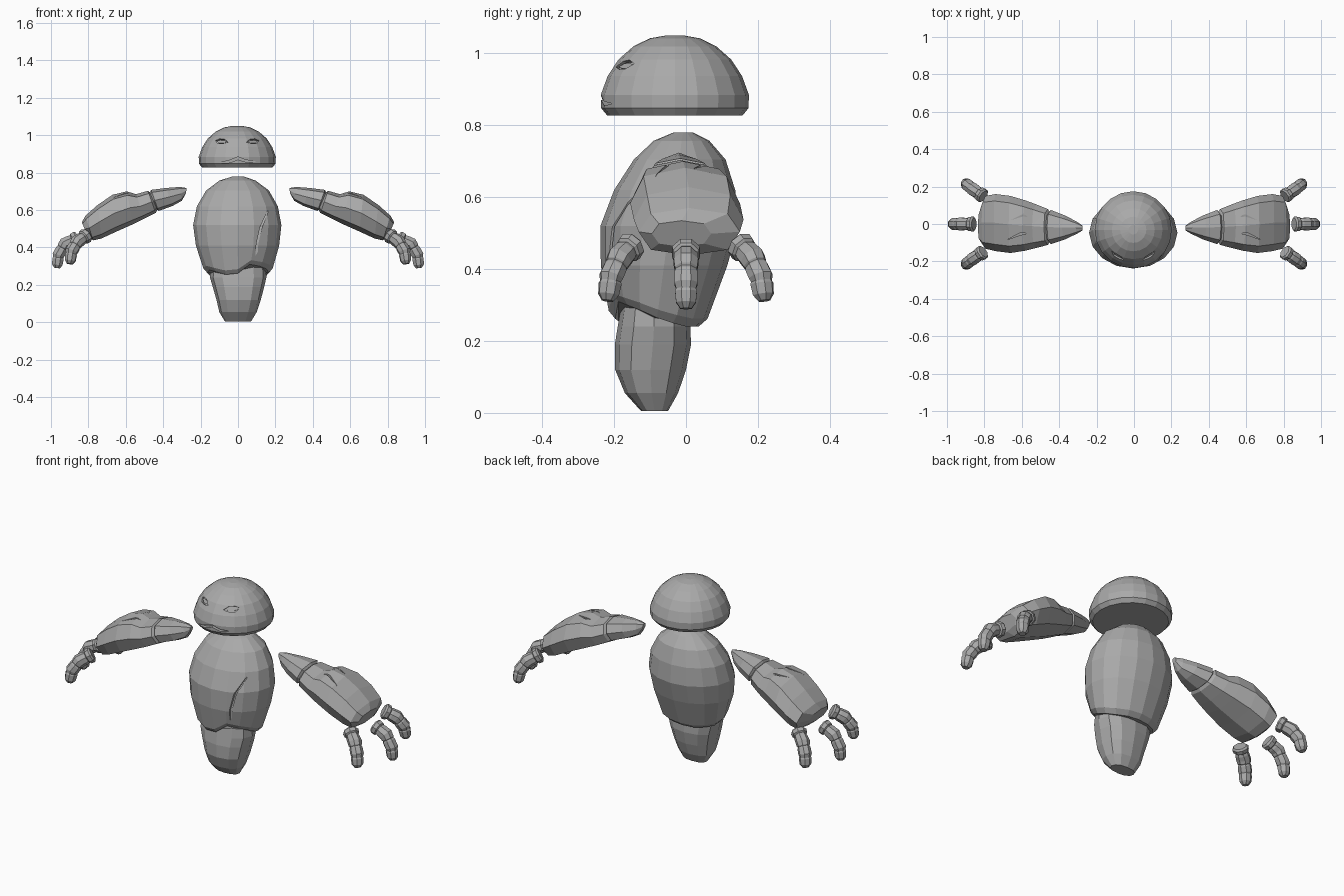
import bpy, bmesh, math
from mathutils import Vector as V

if "Cube" in bpy.data.objects:
    bpy.data.objects.remove(bpy.data.objects["Cube"])

stone = bpy.data.materials.new("grey_stone")
stone.diffuse_color = (0.4, 0.4, 0.4, 1)
stone.use_nodes = True
stone.node_tree.nodes["Principled BSDF"].inputs["Base Color"].default_value = stone.diffuse_color


def finish(bm, name):
    bmesh.ops.recalc_face_normals(bm, faces=bm.faces)
    me = bpy.data.meshes.new(name)
    bm.to_mesh(me)
    bm.free()
    me.materials.append(stone)
    ob = bpy.data.objects.new(name, me)
    bpy.context.collection.objects.link(ob)
    return ob


def loft(name, rings):
    """Skin a list of equal rings and close both ends."""
    bm = bmesh.new()
    vs = [[bm.verts.new(p) for p in r] for r in rings]
    n = len(vs[0])
    for a, b in zip(vs, vs[1:]):
        for i in range(n):
            j = (i + 1) % n
            bm.faces.new((a[i], a[j], b[j], b[i]))
    bm.faces.new(vs[0])
    bm.faces.new(vs[-1])
    return finish(bm, name)


def prism(name, pts, push):
    """Extrude a polygon along a vector."""
    bm = bmesh.new()
    a = [bm.verts.new(p) for p in pts]
    b = [bm.verts.new(V(p) + V(push)) for p in pts]
    n = len(a)
    bm.faces.new(a)
    bm.faces.new(b)
    for i in range(n):
        bm.faces.new((a[i], a[(i + 1) % n], b[(i + 1) % n], b[i]))
    bmesh.ops.triangulate(bm, faces=bm.faces)
    return finish(bm, name)


def cut(ob, cutters):
    """Carve cutters out of a part and bake the result."""
    for c in cutters:
        m = ob.modifiers.new("cut", 'BOOLEAN')
        m.object, m.operation, m.solver = c, 'DIFFERENCE', 'EXACT'
        c.hide_render = True
    bpy.context.view_layer.update()
    dg = bpy.context.evaluated_depsgraph_get()
    me = bpy.data.meshes.new_from_object(ob.evaluated_get(dg))
    ob.modifiers.clear()
    ob.data = me
    for c in cutters:
        bpy.data.objects.remove(c)


def power(c, p):
    return math.copysign(abs(c) ** p, c)


def flat_ring(x0, x1, y0, y1, z, n, p=1.0):
    """Horizontal rounded ring; z may be a list with one height per vertex."""
    out = []
    for i in range(n):
        t = 2 * math.pi * i / n
        out.append(V(((x0 + x1) / 2 + (x1 - x0) / 2 * power(math.cos(t), p),
                      (y0 + y1) / 2 + (y1 - y0) / 2 * power(math.sin(t), p),
                      z[i] if isinstance(z, list) else z)))
    return out


def arm_ring(tx, tz, bx, bz, y0, y1, n=8):
    """Slanted ring between a top point and a bottom point."""
    out = []
    for i in range(n):
        t = 2 * math.pi * i / n
        k = 0.5 + 0.5 * power(math.sin(t), 0.8)
        y = (y0 + y1) / 2 + (y1 - y0) / 2 * power(math.cos(t), 0.8)
        out.append(V((bx + (tx - bx) * k, y, bz + (tz - bz) * k)))
    return out


# head: faceted dome with a turned-in flat base
head = loft("head", [flat_ring(-r - 0.004, r - 0.004, -0.031 - r, -0.031 + r, z, 20) for r, z in (
    (0.025, 1.05), (0.07, 1.042), (0.115, 1.02), (0.157, 0.983),
    (0.187, 0.937), (0.206, 0.885), (0.205, 0.848), (0.188, 0.827))])

# eyes: almond sockets with a thin almond plate inside each
almond = ((-0.042, -0.006), (-0.012, -0.016), (0.02, -0.014), (0.042, 0.006), (0.018, 0.015), (-0.015, 0.012))
sockets = []
for s in (-1, 1):
    n = V((s * 0.085, -0.145, 0.10)).normalized()
    u = V((s * 0.145, 0.085, 0)).normalized()
    w = V((0, 0, 1)) - n * n.z
    w.normalize()
    mid = V((s * 0.085 - 0.004, -0.174, 0.97))
    sockets.append(prism("socket", [mid - n * 0.014 + u * a + w * b for a, b in almond], n * 0.1))
    prism("eye", [mid - n * 0.015 + u * a * 0.8 + w * b * 0.6 for a, b in almond], n * 0.007)

# mouth: shallow arched notch
mouth = ((-0.11, 0.85), (-0.04, 0.868), (0, 0.885), (0.04, 0.868), (0.11, 0.86), (0.05, 0.855),
         (0.025, 0.862), (0, 0.87), (-0.025, 0.86), (-0.05, 0.852))
sockets.append(prism("notch", [(x, -0.208, z) for x, z in mouth], (0, -0.1, 0)))
cut(head, sockets)

# torso: egg shape with a jagged lower rim
rim = [0.265, 0.25, 0.24, 0.24, 0.24, 0.24, 0.245, 0.25,
       0.265, 0.28, 0.27, 0.255, 0.262, 0.31, 0.30, 0.285]
upper = [a + 0.022 for a in rim]
torso = loft("torso", [flat_ring(*r, 16) for r in (
    (-0.03, 0.03, -0.035, 0.02, 0.78), (-0.10, 0.095, -0.09, 0.065, 0.757),
    (-0.17, 0.165, -0.145, 0.11, 0.705), (-0.22, 0.213, -0.20, 0.137, 0.62),
    (-0.24, 0.232, -0.238, 0.145, 0.52), (-0.225, 0.22, -0.237, 0.115, 0.41),
    (-0.185, 0.185, -0.215, 0.06, upper), (-0.165, 0.165, -0.197, 0.035, rim))])

# torso crack
crack = ((0.17, -0.137, 0.62), (0.125, -0.19, 0.51), (0.105, -0.205, 0.42), (0.098, -0.2, 0.33))
left = [(x - 0.007 * (i > 0), y, z) for i, (x, y, z) in enumerate(crack)]
right = [(x + 0.004, y, z) for x, y, z in crack]
cut(torso, [prism("crack", left + right[::-1], (0, -0.2, 0))])

# tail: squarer stump tucked under the torso rim
lid = [a + 0.012 for a in rim]
loft("tail", [flat_ring(*r, 12, 0.85) for r in (
    (-0.07, 0.07, -0.125, -0.05, 0.005), (-0.10, 0.10, -0.17, -0.022, 0.055),
    (-0.115, 0.122, -0.197, 0.0, 0.12), (-0.135, 0.14, -0.198, 0.014, 0.19),
    (-0.15, 0.152, -0.19, 0.012, 0.24), (-0.145, 0.148, -0.18, 0.0, 0.30))])


def groove(pts, w):
    """Thin slit cutter running along the top of a part."""
    a = [V(p) for p in pts]
    return prism("groove", a + [p + V((0, w, 0.002)) for p in a[1:-1]][::-1], (0, 0, 0.1))


def finger(name, path, sx):
    """Cuffed three-joint finger along a bent path."""
    p = [V(q) for q in path]
    steps = ((0, 0, .034), (0, .12, .042), (0, .38, .039), (0, .45, .031), (0, .6, .035), (1, 0, .037),
             (1, .3, .034), (1, .38, .030), (1, .5, .034), (2, 0, .035), (2, .2, .030), (2, .3, .033),
             (2, .75, .030), (2, 1, .017))
    rings = []
    for k, t, r in steps:
        d = (p[k + 1] - p[k]).normalized()
        if t == 0 and k:
            d = (d + (p[k] - p[k - 1]).normalized()).normalized()
        side = V((0, 0, 1)).cross(p[3] - p[0]).normalized()
        up = d.cross(side).normalized()
        c = p[k].lerp(p[k + 1], t)
        ring = [c + side * r * math.cos(a) + up * r * math.sin(a)
                for a in (2 * math.pi * i / 8 + math.pi / 8 for i in range(8))]
        rings.append([V((v.x * sx, v.y, v.z)) for v in ring])
    loft(name, rings)


def mirrored(rings, s):
    return [[V((v.x * s, v.y, v.z)) for v in r] for r in rings]


for s, tag in ((1, "right"), (-1, "left")):
    # upper arm: pointed wedge
    loft("upper_arm_" + tag, mirrored([arm_ring(*r) for r in (
        (0.275, 0.718, 0.278, 0.69, -0.035, -0.008), (0.31, 0.724, 0.30, 0.65, -0.052, 0.012),
        (0.385, 0.718, 0.35, 0.622, -0.082, 0.045), (0.465, 0.708, 0.425, 0.595, -0.108, 0.075),
        (0.472, 0.695, 0.435, 0.605, -0.095, 0.062))], s))
    # forearm: chunky block swelling toward the wrist
    arm = loft("forearm_" + tag, mirrored([arm_ring(*r) for r in (
        (0.47, 0.692, 0.43, 0.602, -0.095, 0.062), (0.482, 0.703, 0.44, 0.585, -0.112, 0.08),
        (0.545, 0.685, 0.50, 0.555, -0.128, 0.105), (0.595, 0.70, 0.56, 0.525, -0.142, 0.125),
        (0.67, 0.682, 0.65, 0.485, -0.155, 0.15), (0.75, 0.628, 0.73, 0.448, -0.145, 0.16),
        (0.815, 0.57, 0.775, 0.438, -0.132, 0.15), (0.835, 0.535, 0.805, 0.462, -0.095, 0.07))], s))
    # cracks on top of the forearm
    cut(arm, [groove([(s * x, y, z) for x, y, z in g], 0.012) for g in (
        ((0.51, 0.03, 0.685), (0.595, 0.04, 0.683), (0.66, 0.02, 0.672)),
        ((0.57, -0.05, 0.68), (0.61, -0.06, 0.67), (0.68, -0.085, 0.65)))])
    # three fingers
    finger("middle_finger_" + tag, ((0.855, 0, 0.452), (0.925, 0, 0.42), (0.96, 0, 0.36), (0.968, 0, 0.29)), s)
    for f, name in ((-1, "front_finger_"), (1, "back_finger_")):
        finger(name + tag, ((0.805, f * 0.148, 0.468), (0.86, f * 0.185, 0.43),
                            (0.89, f * 0.208, 0.38), (0.90, f * 0.218, 0.312)), s)
